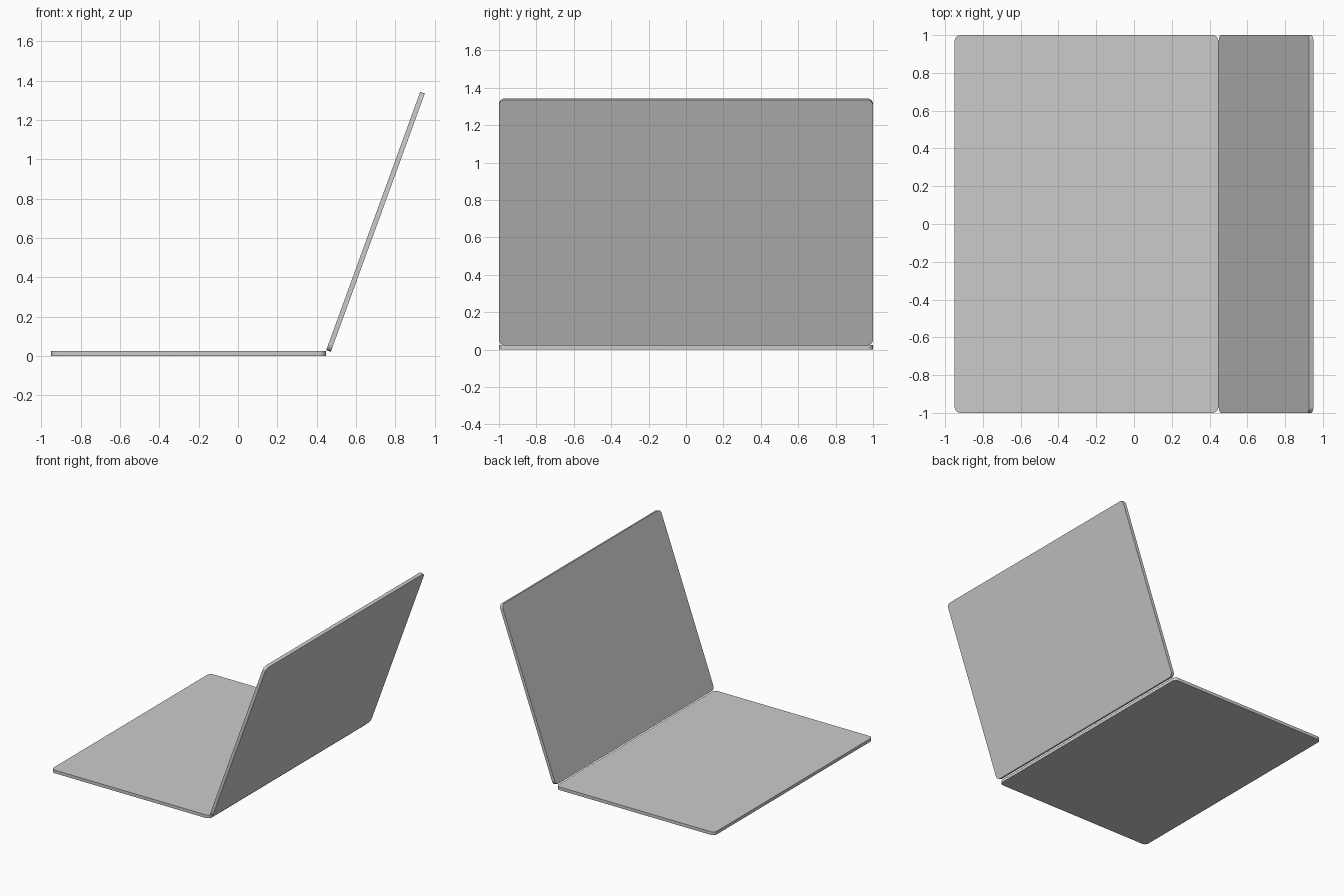
import bpy, bmesh, math
from mathutils import Matrix

if "Cube" in bpy.data.objects:
    bpy.data.objects.remove(bpy.data.objects["Cube"])

LENGTH, WIDTH, THICK, RADIUS = 1.397, 2.0, 0.025, 0.033


def panel(name, matrix):
    """Rounded slab: local x 0..LENGTH, y centred, z 0..THICK."""
    bm = bmesh.new()
    centres = [(LENGTH - RADIUS, WIDTH / 2 - RADIUS), (RADIUS, WIDTH / 2 - RADIUS),
               (RADIUS, RADIUS - WIDTH / 2), (LENGTH - RADIUS, RADIUS - WIDTH / 2)]
    verts = []
    for i, (cx, cy) in enumerate(centres):
        for k in range(9):
            a = math.radians(90 * i + 90 * k / 8)
            verts.append(bm.verts.new((cx + RADIUS * math.cos(a), cy + RADIUS * math.sin(a), 0)))
    face = bm.faces.new(verts)
    top = bmesh.ops.extrude_face_region(bm, geom=[face])
    bmesh.ops.translate(bm, vec=(0, 0, THICK),
                        verts=[g for g in top["geom"] if isinstance(g, bmesh.types.BMVert)])
    bmesh.ops.recalc_face_normals(bm, faces=bm.faces)
    mesh = bpy.data.meshes.new(name)
    bm.to_mesh(mesh)
    bm.free()
    obj = bpy.data.objects.new(name, mesh)
    bpy.context.collection.objects.link(obj)
    obj.matrix_world = matrix
    bpy.context.view_layer.objects.active = obj
    bpy.ops.object.select_all(action='DESELECT')
    obj.select_set(True)
    bpy.ops.object.shade_smooth_by_angle(angle=math.radians(30))
    return obj


# Flat keyboard half
panel("laptop_base", Matrix.Translation((-0.95, 0, 0)))

# Screen half, opened to lean back 20 degrees from vertical
panel("laptop_lid", Matrix.Translation((0.472, 0, 0.0217)) @ Matrix.Rotation(math.radians(-70), 4, 'Y'))
